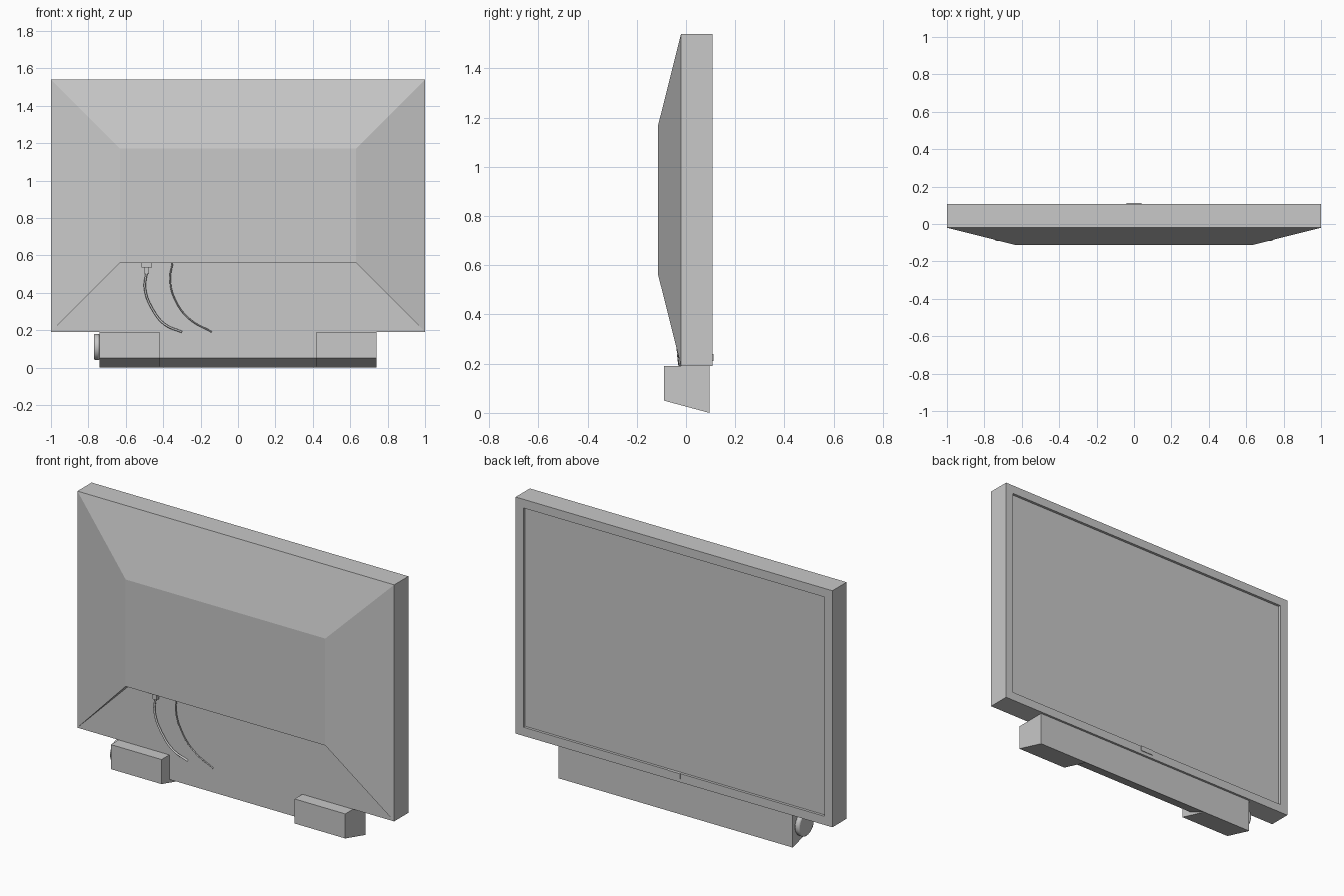
import bpy, bmesh
from mathutils import Matrix, Vector

cube = bpy.data.objects.get("Cube")
if cube:
    bpy.data.objects.remove(cube)

grey = bpy.data.materials.new("plain_grey")
grey.use_nodes = True
GREY = (0.58, 0.58, 0.58, 1)
grey.diffuse_color = GREY
grey.node_tree.nodes["Principled BSDF"].inputs["Base Color"].default_value = GREY


def finish(name, bm):
    """Turn a bmesh into a coloured object."""
    bmesh.ops.recalc_face_normals(bm, faces=bm.faces)
    mesh = bpy.data.meshes.new(name)
    bm.to_mesh(mesh)
    bm.free()
    mesh.materials.append(grey)
    obj = bpy.data.objects.new(name, mesh)
    bpy.context.collection.objects.link(obj)
    return obj


def box_mesh(low, high):
    low, high = Vector(low), Vector(high)
    bm = bmesh.new()
    place = Matrix.Translation((low + high) / 2) @ Matrix.Diagonal((*(high - low), 1))
    bmesh.ops.create_cube(bm, size=1, matrix=place)
    return bm


def extrude_profile(name, profile, x0, x1):
    """Extrude a closed (y, z) profile along x."""
    bm = bmesh.new()
    face = bm.faces.new([bm.verts.new((x0, y, z)) for y, z in profile])
    grown = bmesh.ops.extrude_face_region(bm, geom=[face])["geom"]
    moved = [v for v in grown if isinstance(v, bmesh.types.BMVert)]
    bmesh.ops.translate(bm, verts=moved, vec=(x1 - x0, 0, 0))
    return finish(name, bm)


BOTTOM, TOP, SHELL_Y, SCREEN_Y = 0.19, 1.54, -0.02, 0.108

# Display case with the screen set back inside its frame
bm = box_mesh((-1, SHELL_Y, BOTTOM), (1, SCREEN_Y, TOP))
bm.normal_update()
screen = max(bm.faces, key=lambda f: f.normal.y)
bmesh.ops.inset_region(bm, faces=[screen], thickness=0.07)
grown = bmesh.ops.extrude_face_region(bm, geom=[screen])["geom"]
bmesh.ops.translate(bm, verts=[v for v in grown if isinstance(v, bmesh.types.BMVert)],
                    vec=(0, -0.015, 0))
if screen.is_valid:
    bmesh.ops.delete(bm, geom=[screen], context="FACES_ONLY")
finish("display_case", bm)

# Tapered housing, open below so the connector bay stays vertical
HX, HY, HLOW, HTOP = 0.63, -0.113, 0.56, 1.17
bm = bmesh.new()
corner = {}
for side in (-1, 1):
    for key, x, y, z in (("low", 1, SHELL_Y, BOTTOM), ("top", 1, SHELL_Y, TOP),
                         ("in_top", HX, HY, HTOP), ("in_low", HX, HY, HLOW),
                         ("bay", HX, SHELL_Y, HLOW)):
        corner[key, side] = bm.verts.new((side * x, y, z))
for a, b in (("top", "in_top"), ("in_top", "in_low"), ("in_low", "bay")):
    bm.faces.new([corner[a, -1], corner[a, 1], corner[b, 1], corner[b, -1]])
for side in (-1, 1):
    for keys in (("low", "top", "in_top", "in_low"), ("low", "in_low", "bay")):
        bm.faces.new([corner[k, side] for k in keys])
finish("rear_housing", bm)

# Speaker bar and the two feet
BAR_Y, FOOT_Y, FOOT_X, END_X = 0.095, -0.09, 0.42, 0.74


def base_profile(back_y):
    return [(BAR_Y, 0), (BAR_Y, BOTTOM), (back_y, BOTTOM), (back_y, 0.05)]


extrude_profile("speaker_bar", base_profile(SHELL_Y), -FOOT_X, FOOT_X)
extrude_profile("left_foot", base_profile(FOOT_Y), FOOT_X, END_X)
extrude_profile("right_foot", base_profile(FOOT_Y), -END_X, -FOOT_X)

# Round knob on the end of the bar
bpy.ops.mesh.primitive_cylinder_add(vertices=32, radius=0.07, depth=0.03,
                                    location=(-0.755, 0.01, 0.11),
                                    rotation=(0, 1.5708, 0))
knob = bpy.context.object
knob.name = "side_knob"
knob.data.materials.append(grey)
bevel = knob.modifiers.new("rounded_rim", "BEVEL")
bevel.width = 0.008
bevel.segments = 2
bpy.ops.object.shade_smooth_by_angle()

# Small plain plate on the lower frame
finish("frame_plate", box_mesh((-0.04, SCREEN_Y, 0.21), (0.04, SCREEN_Y + 0.004, 0.24)))

# Plug and its sleeve under the housing
finish("plug", box_mesh((-0.515, -0.07, 0.535), (-0.46, -0.03, HLOW)))
finish("plug_sleeve", box_mesh((-0.5, -0.055, 0.5), (-0.475, -0.035, 0.535)))


def cable(name, points, radius):
    curve = bpy.data.curves.new(name, "CURVE")
    curve.dimensions = "3D"
    curve.bevel_depth = radius
    curve.bevel_resolution = 1
    curve.resolution_u = 8
    spline = curve.splines.new("BEZIER")
    spline.bezier_points.add(len(points) - 1)
    for point, (x, y, z) in zip(spline.bezier_points, points):
        point.co = (x, y, z)
        point.handle_left_type = point.handle_right_type = "AUTO"
    curve.materials.append(grey)
    bpy.context.collection.objects.link(bpy.data.objects.new(name, curve))


# Two hanging cables
cable("plug_cable", [(-0.487, -0.045, 0.52), (-0.497, -0.042, 0.42),
                     (-0.45, -0.035, 0.3), (-0.39, -0.03, 0.23),
                     (-0.3, -0.025, 0.19)], 0.006)
cable("second_cable", [(-0.35, -0.045, HLOW), (-0.363, -0.042, 0.47),
                       (-0.335, -0.035, 0.36), (-0.26, -0.03, 0.26),
                       (-0.14, -0.025, 0.19)], 0.004)
